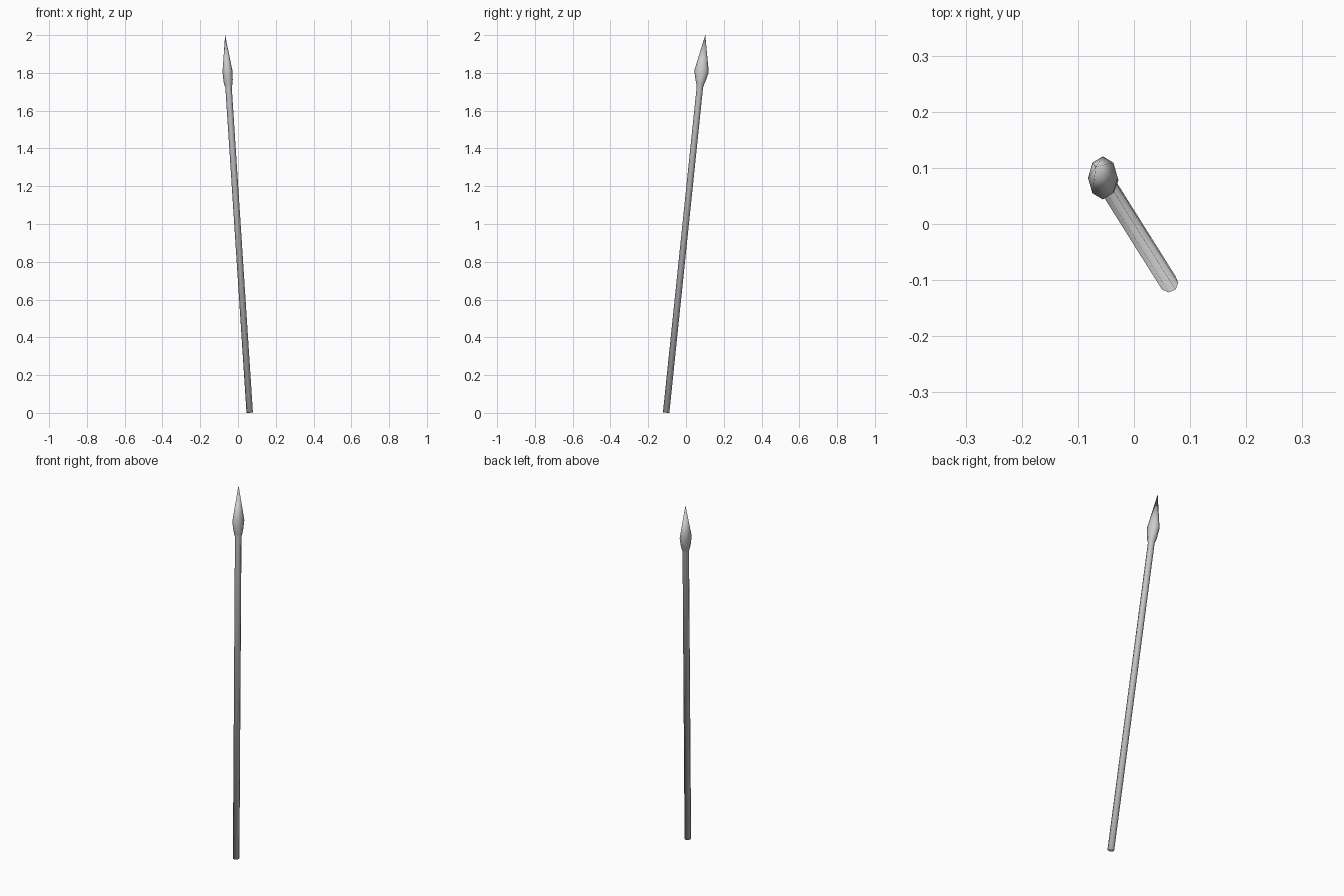
import bpy, bmesh
from math import cos, sin, tau
from mathutils import Vector

if "Cube" in bpy.data.objects:
    bpy.data.objects.remove(bpy.data.objects["Cube"])

SIDES = 8
base = Vector((0.062, -0.105, 0.002))
tip = Vector((-0.068, 0.102, 2.0))
axis = tip - base
tilt = Vector((0, 0, 1)).rotation_difference(axis)


def lathe(name, rings, point):
    """Skin elliptical rings (height, x radius, y radius) along the tilted axis."""
    bm = bmesh.new()
    loops = []
    for h, rx, ry in rings:
        loops.append([bm.verts.new((rx * cos(tau * i / SIDES), ry * sin(tau * i / SIDES), h))
                      for i in range(SIDES)])
    for a, b in zip(loops, loops[1:]):
        for i in range(SIDES):
            j = (i + 1) % SIDES
            bm.faces.new((a[i], a[j], b[j], b[i]))
    bm.faces.new(loops[0][::-1])
    apex = bm.verts.new((0, 0, point))
    for i in range(SIDES):
        bm.faces.new((loops[-1][i], loops[-1][(i + 1) % SIDES], apex))
    bmesh.ops.rotate(bm, verts=bm.verts, matrix=tilt.to_matrix())
    bmesh.ops.translate(bm, verts=bm.verts, vec=base)
    for f in bm.faces:
        f.smooth = True
    mesh = bpy.data.meshes.new(name)
    bm.to_mesh(mesh)
    bm.free()
    obj = bpy.data.objects.new(name, mesh)
    bpy.context.collection.objects.link(obj)
    return obj


# Long octagonal pole running into a flattened leaf-shaped point, smooth throughout
shaft = [(0, 0.017, 0.017), (1.737, 0.017, 0.017)]
head = [(1.752, 0.0225, 0.021), (1.775, 0.025, 0.028), (1.82, 0.0265, 0.0385)]
lathe("spear", shaft + head, point=axis.length)
